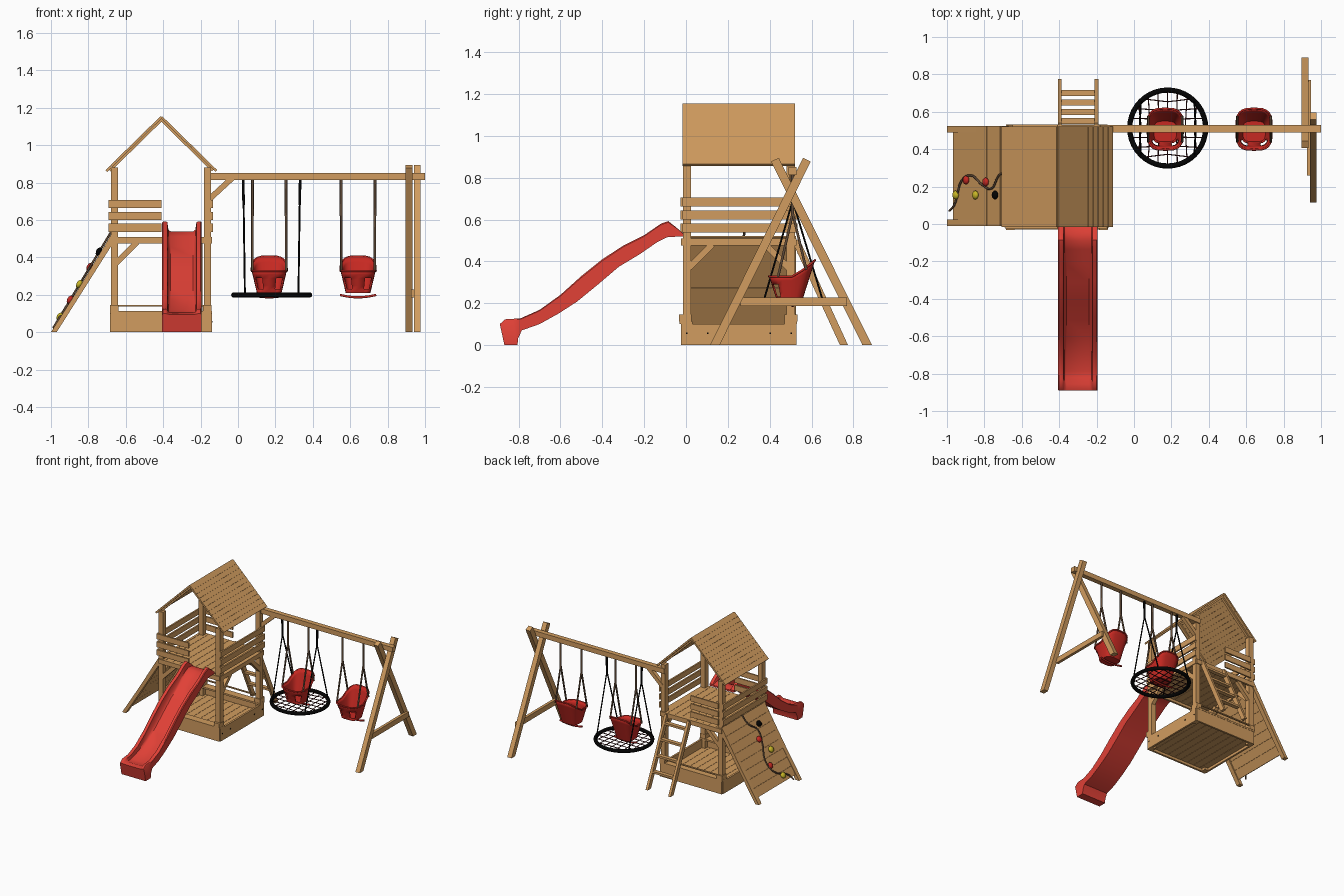
import bpy, bmesh, math
from mathutils import Vector

if bpy.data.objects.get("Cube"):
    bpy.data.objects.remove(bpy.data.objects["Cube"])


def material(name, rgb):
    m = bpy.data.materials.new(name)
    m.use_nodes = True
    m.diffuse_color = (*rgb, 1)
    m.node_tree.nodes["Principled BSDF"].inputs["Base Color"].default_value = (*rgb, 1)
    return m


WOOD = material("wood", (0.64, 0.335, 0.115))
RED = material("slide red", (0.75, 0.052, 0.037))
SEAT = material("seat red", (0.57, 0.022, 0.016))
BLACK = material("black", (0.001, 0.001, 0.001))
ROPE = material("rope brown", (0.12, 0.07, 0.04))
NET = material("net maroon", (0.055, 0.008, 0.01))
YELLOW = material("yellow", (0.58, 0.47, 0.02))


def from_bmesh(name, bm, mat, smooth=False):
    bmesh.ops.recalc_face_normals(bm, faces=bm.faces)
    me = bpy.data.meshes.new(name)
    bm.to_mesh(me)
    bm.free()
    me.materials.append(mat)
    ob = bpy.data.objects.new(name, me)
    bpy.context.collection.objects.link(ob)
    if smooth:
        bpy.context.view_layer.objects.active = ob
        bpy.ops.object.select_all(action='DESELECT')
        ob.select_set(True)
        bpy.ops.object.shade_smooth_by_angle(angle=math.radians(40))
    return ob


def box(name, x, y, z, mat=WOOD):
    """Box from three (low, high) ranges."""
    bm = bmesh.new()
    bmesh.ops.create_cube(bm, size=1)
    for v in bm.verts:
        v.co = [r[0] if c < 0 else r[1] for c, r in zip(v.co, (x, y, z))]
    return from_bmesh(name, bm, mat)


def beam(name, a, b, width, axis, lo, hi, flat_foot=False):
    """Sloping board from a to b, lying across axis 0 (points in y, z) or 1 (points in x, z)."""
    a, b = Vector(a), Vector(b)
    d = (b - a).normalized()
    n = Vector((-d.y, d.x)) * width / 2
    m = Vector((-width / 2 / d.y, 0)) if flat_foot else n
    bm = bmesh.new()
    place = (lambda p, t: (t, *p)) if axis == 0 else (lambda p, t: (p.x, t, p.y))
    rings = [[bm.verts.new(place(p, t)) for p in (a + m, b + n, b - n, a - m)] for t in (lo, hi)]
    bm.faces.new(rings[0])
    bm.faces.new(rings[1])
    for i in range(4):
        j = (i + 1) % 4
        bm.faces.new((rings[0][i], rings[0][j], rings[1][j], rings[1][i]))
    return from_bmesh(name, bm, WOOD)


def tube(name, pts, radius, mat, cyclic=False, kind='POLY', sides=1):
    cu = bpy.data.curves.new(name, 'CURVE')
    cu.dimensions = '3D'
    cu.bevel_depth, cu.bevel_resolution, cu.use_fill_caps = radius, sides, True
    cu.resolution_u = 6
    sp = cu.splines.new(kind)
    if kind == 'POLY':
        sp.points.add(len(pts) - 1)
        for p, c in zip(sp.points, pts):
            p.co = (*c, 1)
    else:
        sp.bezier_points.add(len(pts) - 1)
        for p, c in zip(sp.bezier_points, pts):
            p.co, p.handle_left_type, p.handle_right_type = c, 'AUTO', 'AUTO'
    sp.use_cyclic_u = cyclic
    cu.materials.append(mat)
    ob = bpy.data.objects.new(name, cu)
    bpy.context.collection.objects.link(ob)
    return ob


# Tower posts, deck and sandbox
X0, X1, Y0, Y1 = -0.68, -0.145, -0.015, 0.52
for x in (X0, X1 - 0.038):
    for y in (Y0, Y1 - 0.04):
        box("tower_post", (x, x + 0.038), (y, y + 0.04), (0, 0.88))
    for y in (-0.033, 0.472):
        box("post_cleat", (x - 0.004, x + 0.042), (y, y + 0.06), (0.113, 0.145))
for i in range(9):
    w = (X1 - X0) / 9
    box("deck_plank", (X0 + i * w + 0.001, X0 + (i + 1) * w - 0.001), (Y0, Y1), (0.495, 0.51))
    box("floor_plank", (X0 + i * w + 0.001, X0 + (i + 1) * w - 0.001), (Y0, Y1), (0.02, 0.035))
for z0, z1 in ((0.0, 0.1), (0.475, 0.51)):
    for y in (Y0 - 0.008, Y1 - 0.007):
        box("cross_board", (X0, X1), (y, y + 0.015), (z0, z1))
    for x in (X0 - 0.005, X1 - 0.01):
        box("side_board", (x, x + 0.015), (Y0, Y1), (z0, z1))
for y in (-0.03, 0.47):
    box("sandbox_seat", (X0 - 0.005, X1 + 0.005), (y, y + 0.06), (0.1, 0.113))
box("sandbox_rail", (X0, X1), (Y1, Y1 + 0.012), (0.138, 0.146))
for y in (0.0, 0.1, 0.4, 0.5):
    box("board_bolt", (X1 + 0.004, X1 + 0.008), (y, y + 0.007), (0.052, 0.059), BLACK)

# Guard rails around the deck
for z in (0.537, 0.6, 0.663):
    for x in (X0 - 0.012, X1):
        box("side_rail", (x, x + 0.012), (Y0 - 0.005, Y1 + 0.005), (z, z + 0.043))
    box("front_rail", (X0 - 0.008, -0.41), (Y0 - 0.012, Y0), (z, z + 0.043))
    box("back_rail", (X0 + 0.03, -0.41), (Y1, Y1 + 0.012), (z, z + 0.043))

# Diagonal braces under the deck and under the swing beam
for y in (Y0, Y1 - 0.03):
    beam("front_brace", (X0 + 0.03, 0.37), (X0 + 0.14, 0.48), 0.03, 1, y, y + 0.03)
for x in (X0, X1 - 0.03):
    beam("side_brace", (Y0 + 0.03, 0.37), (Y0 + 0.14, 0.48), 0.03, 0, x, x + 0.03)
    beam("side_brace", (Y1 - 0.03, 0.37), (Y1 - 0.14, 0.48), 0.03, 0, x, x + 0.03)
beam("swing_brace", (X1 - 0.01, 0.71), (-0.03, 0.825), 0.03, 1, 0.495, 0.525)

# Gable roof of flush planks
RIDGE, EAVE = Vector((-0.41, 1.15)), 0.295
for s in (-1, 1):
    down = Vector((s * EAVE, -0.289))
    out = Vector((s * 0.289, EAVE)).normalized()
    for i in range(11):
        beam("roof_plank", RIDGE + down * (i / 11), RIDGE + down * ((i + 0.98) / 11), 0.013, 1, -0.016, 0.522)
    for y in (0.0, 0.48):
        beam("rafter", RIDGE - out * 0.012, RIDGE + down * 0.96 - out * 0.012, 0.012, 1, y, y + 0.02)

# Climbing wall with holds and a rope
foot, head = Vector((-0.985, 0.0)), Vector((-0.672, 0.52))
slope = head - foot
along = slope.normalized()
normal = Vector((-along.y, along.x))
for i in range(8):
    beam("wall_plank", foot + slope * (0.07 + i * 0.116), foot + slope * (0.07 + i * 0.116 + 0.114),
         0.013, 1, -0.01, 0.525)
for y in (-0.01, 0.49):
    beam("wall_runner", foot, head - normal * 0.014, 0.026, 1, y, y + 0.035, True)


def on_wall(x, y, lift):
    p = foot + slope * ((x - foot.x) / slope.x) + normal * lift
    return Vector((p.x, y, p.y))


for x, y, mat in ((-0.94, 0.155, YELLOW), (-0.885, 0.235, SEAT), (-0.835, 0.155, YELLOW),
                  (-0.78, 0.225, SEAT), (-0.73, 0.155, BLACK)):
    bm = bmesh.new()
    bmesh.ops.create_icosphere(bm, subdivisions=2, radius=1)
    for v in bm.verts:
        p = along * v.co.x * 0.024 + normal * v.co.z * 0.015
        v.co = on_wall(x, y, 0.016) + Vector((p.x, v.co.y * 0.024, p.y))
    from_bmesh("climbing_hold", bm, mat, True)
path = ((-0.975, 0.07), (-0.95, 0.1), (-0.91, 0.23), (-0.86, 0.26), (-0.8, 0.21), (-0.75, 0.19),
        (-0.71, 0.26), (-0.665, 0.28))
tube("climbing_rope", [on_wall(x, y, 0.014) for x, y in path], 0.006, ROPE, kind='BEZIER')

# Ladder at the back
for x in (-0.407, -0.211):
    beam("ladder_rail", (0.755, 0.0), (0.525, 0.5), 0.035, 0, x, x + 0.02, True)
for i in range(4):
    y, z = 0.70 - i * 0.05, 0.12 + i * 0.108
    box("ladder_step", (-0.39, -0.208), (y - 0.016, y + 0.016), (z - 0.008, z + 0.008))

# Slide: each station gives the wall top, the underside, and the bed height between them
stations = [((-0.015, 0.535), (-0.015, 0.518), 0.7), ((-0.05, 0.565), (-0.045, 0.518), 0.45),
            ((-0.085, 0.592), (-0.09, 0.515), 0.28), ((-0.12, 0.58), (-0.14, 0.49), 0.25),
            ((-0.2, 0.525), (-0.22, 0.435), 0.25), ((-0.3, 0.475), (-0.32, 0.375), 0.25),
            ((-0.4, 0.41), (-0.42, 0.29), 0.25), ((-0.5, 0.33), (-0.52, 0.208), 0.25),
            ((-0.6, 0.24), (-0.61, 0.15), 0.25), ((-0.7, 0.168), (-0.7, 0.1), 0.3),
            ((-0.79, 0.128), (-0.785, 0.07), 0.45), ((-0.83, 0.125), (-0.803, 0.03), 0.65),
            ((-0.865, 0.123), (-0.805, 0.0), 0.85), ((-0.89, 0.1), (-0.868, 0.0), 0.95)]
bm = bmesh.new()
rings = []
for top, low, bed in stations:
    top, low = Vector(top), Vector(low)
    half = [(0.06, bed), (0.072, bed + (1 - bed) * 0.2), (0.078, 0.96), (0.086, 1),
            (0.1, 1), (0.105, 0.93), (0.105, 0.0)]
    section = half + [(-x, t) for x, t in reversed(half)]
    rings.append([bm.verts.new((-0.3 + x, *low.lerp(top, t))) for x, t in section])
for a, b in zip(rings, rings[1:]):
    for i in range(len(a)):
        j = (i + 1) % len(a)
        bm.faces.new((a[i], a[j], b[j], b[i]))
bm.faces.new(rings[0])
bm.faces.new(rings[-1])
from_bmesh("slide", bm, RED, True)

# Swing beam and A-frame
box("swing_beam", (X1 - 0.035, 1.0), (0.49, 0.528), (0.813, 0.851))
beam("frame_leg", (0.866, 0.0), (0.425, 0.886), 0.041, 0, 0.895, 0.932, True)
beam("frame_leg", (0.138, 0.0), (0.578, 0.886), 0.041, 0, 0.94, 0.977, True)
box("frame_crossbar", (0.925, 0.947), (0.26, 0.77), (0.186, 0.227))

# Nest swing: ring, net and split ropes
NX, NY, NZ, R = 0.18, 0.513, 0.199, 0.203
tube("nest_ring", [(NX + R * math.cos(a * math.pi / 20), NY + R * math.sin(a * math.pi / 20), NZ)
                   for a in range(40)], 0.014, BLACK, cyclic=True, sides=3)
for i in range(-3, 4):
    o = i * 0.052
    h = math.sqrt(R * R - o * o)
    tube("nest_net", [(NX + o, NY - h, NZ), (NX + o * 0.9, NY, NZ - 0.004), (NX + o, NY + h, NZ)], 0.003, NET)
    tube("nest_net", [(NX - h, NY + o, NZ), (NX, NY + o * 0.9, NZ - 0.004), (NX + h, NY + o, NZ)], 0.003, NET)
for s in (-1, 1):
    tube("nest_hanger", [(NX + s * 0.152, 0.51, 0.815), (NX + s * 0.15, 0.51, 0.68)], 0.008, BLACK)
    for t in (-1, 1):
        tube("nest_rope", [(NX + s * 0.15, 0.51, 0.69), (NX + s * 0.143, 0.513 + t * 0.145, NZ)], 0.005, BLACK)


# Bucket seats: lofted shell with leg openings, hung on split ropes
def bucket_seat(cx):
    bm = bmesh.new()
    n, rows, rings = 24, 6, []
    for r in range(rows + 1):
        t = r / rows
        ring = []
        for k in range(n):
            a = 2 * math.pi * k / n
            c, s = [math.copysign(abs(f(a)) ** 0.6, f(a)) for f in (math.cos, math.sin)]
            rim = 0.328 + 0.077 * max(0, s) ** 1.2
            x = cx + c * (0.066 + 0.028 * t)
            y = 0.495 + s * (0.06 + 0.05 * t) + 0.012 * t
            ring.append(bm.verts.new((x, y, 0.21 + (rim - 0.21) * t)))
        rings.append(ring)
    bm.faces.new(rings[0])
    openings = (14, 15, 16, 19, 20, 21)
    for r in range(rows):
        for k in range(n):
            if not (k in openings and 1 <= r <= 3):
                j = (k + 1) % n
                bm.faces.new((rings[r][k], rings[r][j], rings[r + 1][j], rings[r + 1][k]))
    seat = from_bmesh("bucket_seat", bm, SEAT, True)
    seat.modifiers.new("thickness", 'SOLIDIFY').thickness = 0.008
    tube("seat_rim", [v.co.copy() for v in seat.data.vertices[rows * n:]], 0.006, SEAT, cyclic=True)
    tube("seat_bumper", [(cx + 0.097 * u, 0.51, 0.187 + 0.012 * u * u) for u in (-1, -0.5, 0, 0.5, 1)],
         0.007, SEAT, kind='BEZIER')
    for s in (-1, 1):
        x = cx + s * 0.09
        tube("seat_hanger", [(x, 0.51, 0.815), (x, 0.51, 0.62)], 0.008, ROPE)
        for y, z in ((0.44, 0.325), (0.575, 0.36)):
            tube("seat_rope", [(x, 0.51, 0.63), (x, y, z)], 0.007, ROPE)


for cx in (0.167, 0.642):
    bucket_seat(cx)
